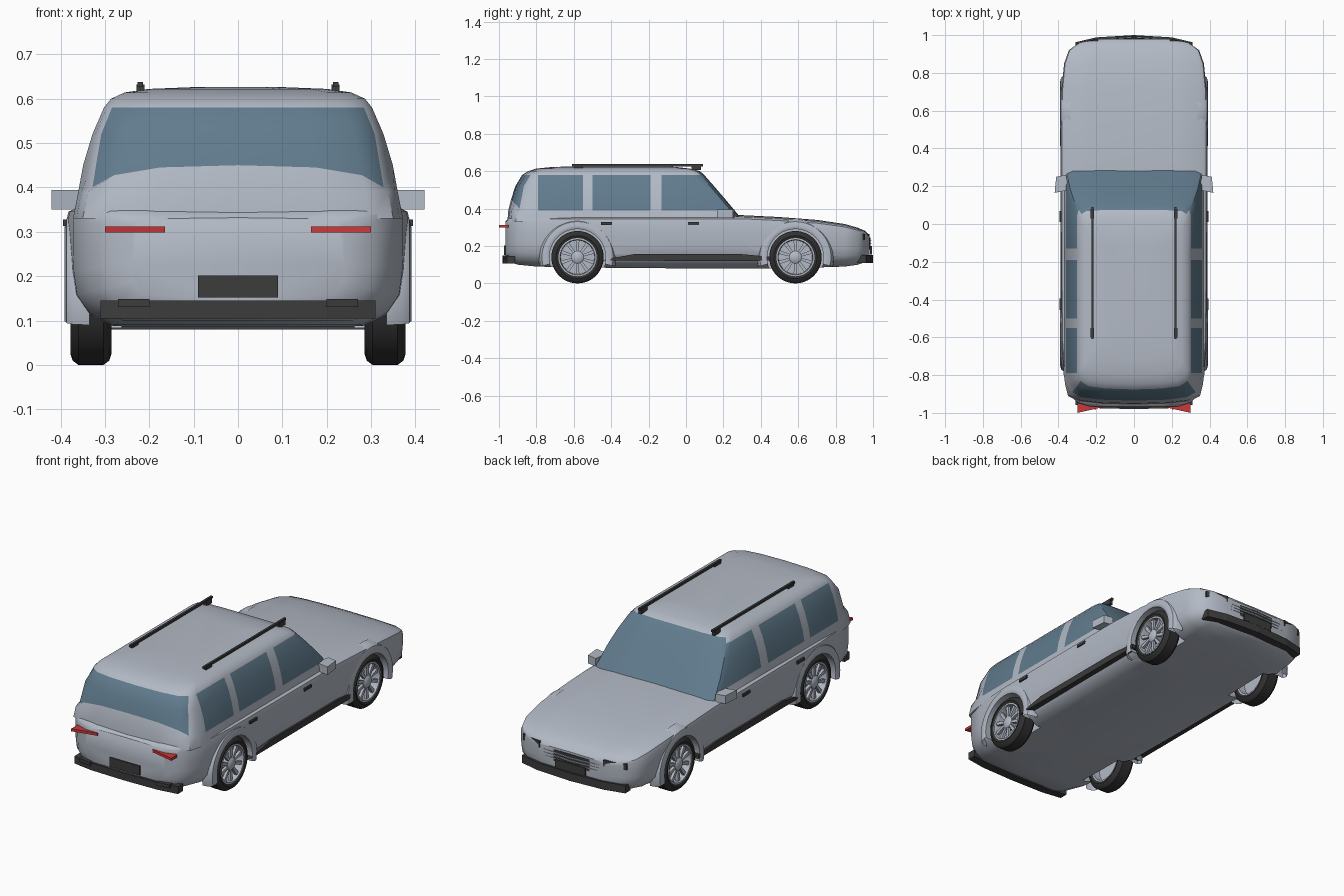
import bpy, bmesh
from math import sin, cos, pi, radians

if "Cube" in bpy.data.objects:
    bpy.data.objects.remove(bpy.data.objects["Cube"])


def material(name, rgb, rough=0.5):
    m = bpy.data.materials.new(name)
    m.use_nodes = True
    m.diffuse_color = (*rgb, 1)
    node = m.node_tree.nodes["Principled BSDF"]
    node.inputs["Base Color"].default_value = (*rgb, 1)
    node.inputs["Roughness"].default_value = rough
    return m


PAINT = material("silver_paint", (0.45, 0.49, 0.56))
GLASS = material("blue_glass", (0.12, 0.2, 0.27))
BLACK = material("black_trim", (0.045, 0.045, 0.045))
TYRE = material("tyre_rubber", (0.03, 0.03, 0.03))
RED = material("red_lamp", (0.6, 0.04, 0.04))


def finish(name, bm, mats, smooth=True):
    bmesh.ops.recalc_face_normals(bm, faces=bm.faces)
    mesh = bpy.data.meshes.new(name)
    bm.to_mesh(mesh)
    bm.free()
    for m in mats:
        mesh.materials.append(m)
    ob = bpy.data.objects.new(name, mesh)
    bpy.context.scene.collection.objects.link(ob)
    if smooth:
        shade(ob)
    return ob


def shade(ob):
    bpy.ops.object.select_all(action='DESELECT')
    ob.select_set(True)
    bpy.context.view_layer.objects.active = ob
    bpy.ops.object.shade_smooth_by_angle(angle=radians(35))


def prism(name, outlines, axis, a, b, mat):
    """Extrude flat outlines along an axis from a to b."""
    bm = bmesh.new()
    put = {'x': lambda p, t: (t, p[0], p[1]),
           'y': lambda p, t: (p[0], t, p[1]),
           'z': lambda p, t: (p[0], p[1], t)}[axis]
    for outline in outlines:
        lo = [bm.verts.new(put(p, a)) for p in outline]
        hi = [bm.verts.new(put(p, b)) for p in outline]
        bm.faces.new(lo)
        bm.faces.new(hi)
        for i in range(len(lo)):
            j = (i + 1) % len(lo)
            bm.faces.new((lo[i], lo[j], hi[j], hi[i]))
    return finish(name, bm, [mat], False)


def rect(u0, u1, v0, v1):
    return [(u0, v0), (u1, v0), (u1, v1), (u0, v1)]


def strip(name, pts, depth, z0, z1, mat):
    """Bar following a path in plan, with a depth along y."""
    back = [(x, y + depth) for x, y in reversed(pts)]
    return prism(name, [pts + back], 'z', z0, z1, mat)


def lathe(name, profile, y, z, mat, side=1, start=0, sweep=2 * pi, n=48):
    """Turn an (x, radius) profile about a sideways axle."""
    bm = bmesh.new()
    full = sweep > 6
    rings = []
    for k in range(n if full else n + 1):
        t = start + sweep * k / n
        rings.append([bm.verts.new((side * x, y + r * cos(t), z + r * sin(t))) for x, r in profile])
    for k in range(n):
        a, b = rings[k], rings[(k + 1) % len(rings)]
        for i in range(len(profile) - 1):
            bm.faces.new((a[i], a[i + 1], b[i + 1], b[i]))
    bmesh.ops.remove_doubles(bm, verts=bm.verts, dist=1e-5)
    return finish(name, bm, [mat])


def skin(name, rings, mats, pick=lambda i, j: 0):
    """Join mirrored half rings into a closed skin; pick gives the material."""
    bm = bmesh.new()
    loops = []
    for half in rings:
        right = [(-x, y, z) for x, y, z in half[-2:0:-1]]
        loops.append([bm.verts.new(p) for p in half + right])
    n, h = len(loops[0]), len(rings[0]) - 1
    for i in range(len(loops) - 1):
        for j in range(n):
            k = (j + 1) % n
            f = bm.faces.new((loops[i][j], loops[i][k], loops[i + 1][k], loops[i + 1][j]))
            f.material_index = pick(i, j if j < h else n - 1 - j)
    bm.faces.new(loops[0])
    bm.faces.new(loops[-1])
    return finish(name, bm, mats)


# Lower body: stations of y, half width, underside, top
stations = [(-.965, .24, .14, .33), (-.945, .30, .115, .35), (-.9, .345, .1, .36),
            (-.8, .372, .09, .362), (-.6, .385, .085, .362), (0, .388, .08, .362),
            (.3, .388, .08, .362), (.5, .388, .08, .352), (.7, .385, .085, .337),
            (.85, .37, .09, .315), (.92, .345, .1, .295), (.96, .29, .115, .278),
            (.98, .2, .14, .255)]
section = [(0, 0), (.75, 0), (.9, .1), (.975, .25), (.995, .45), (1, .65), (1, .85),
           (.985, .94), (.93, .98), (.6, 1), (0, 1.01)]
body = skin("lower_body", [[(w * u, y, lo + (hi - lo) * v) for u, v in section]
                           for y, w, lo, hi in stations], [PAINT])

# Cabin: levels of z, half width, rear y, front y
levels = [(.33, .372, -.955, .31), (.39, .36, -.95, .26), (.45, .349, -.935, .21),
          (.52, .328, -.912, .15), (.58, .302, -.876, .097), (.60, .286, -.845, .075),
          (.614, .255, -.80, .02), (.622, .20, -.72, -.05), (.626, .1, -.6, -.1)]


def cabin_ring(i):
    z, w, r, f = levels[i]
    door = max(-.79, r + .08)
    drop = .05 if i == 2 else 0
    ring = [(0, r, z), (.5 * w, r + .005, z - .1 * drop), (.8 * w, r + .018, z - .45 * drop),
            (.94 * w, r + .045, z - drop), (.98 * w, (r + .045 + door) / 2, z - .6 * drop)]
    for y in (door, -.55, -.5, -.19, -.13):
        ring.append((w, min(y, f - .07), z))
    # keep points in order where the roof is short
    ring[-1] = (w, max(ring[-1][1], ring[-2][1] + .005), z)
    return ring + [(w, f - .055, z), (.97 * w, f - .022, z), (.88 * w, f - .006, z),
                   (.5 * w, f, z), (0, f, z)]


def cabin_material(i, j):
    rear = j <= 2 and i in (2, 3)
    side = j in (5, 7, 9, 10) and i in (1, 2, 3)
    screen = j >= 11 and i <= 4
    return int(rear or side or screen)


skin("cabin", [cabin_ring(i) for i in range(len(levels))], [PAINT, GLASS], cabin_material)

# Wheel housings, arches and wheels
AXLE = .14
for end, wy in (("rear", -.58), ("front", .585)):
    for side, s in (("left", 1), ("right", -1)):
        tag = f"{end}_{side}"
        cutter = lathe("housing_cutter", [(.262, 0), (.262, .152), (.45, .152), (.45, 0)],
                       wy, AXLE, PAINT, s)
        cutter.hide_render = True
        mod = body.modifiers.new("housing", 'BOOLEAN')
        mod.operation, mod.solver, mod.object = 'DIFFERENCE', 'EXACT', cutter
        bpy.context.view_layer.objects.active = body
        bpy.ops.object.modifier_apply(modifier=mod.name)
        bpy.data.objects.remove(cutter)

        lathe(tag + "_arch", [(.335, .152), (.387, .15), (.391, .158), (.391, .17),
                              (.386, .19), (.37, .202), (.335, .207)],
              wy, AXLE, PAINT, s, radians(-14), radians(208))
        lathe(tag + "_tyre", [(.292, .1), (.285, .115), (.29, .13), (.303, .14), (.36, .14),
                              (.373, .13), (.378, .115), (.372, .1), (.292, .1)],
              wy, AXLE, TYRE, s)
        lathe(tag + "_rim", [(.33, 0), (.33, .09), (.292, .094), (.29, .102), (.374, .102),
                             (.375, .094), (.368, .091), (.33, .09)], wy, AXLE, PAINT, s)
        lathe(tag + "_hub", [(.33, .034), (.366, .034), (.373, .026), (.376, 0)],
              wy, AXLE, PAINT, s, n=24)
        spokes = []
        for k in range(10):
            c, d = cos(k * pi / 5 + pi / 2), sin(k * pi / 5 + pi / 2)
            spokes.append([(wy + r * c - t * d, AXLE + r * d + t * c)
                           for r, t in ((.028, -.006), (.095, -.01), (.095, .01), (.028, .006))])
        prism(tag + "_spokes", spokes, 'x', s * .352, s * .367, PAINT)
shade(body)

# Parts on both sides
for side, s in (("left", 1), ("right", -1)):
    prism(side + "_sill", [[(-.45, .122), (.45, .122), (.45, .142), (.3, .156),
                            (-.28, .156), (-.42, .13)]], 'x', s * .34, s * .389, BLACK)
    prism(side + "_door_handles", [rect(y - .03, y + .03, .313, .328) for y in (-.425, .04)],
          'x', s * .38, s * .394, BLACK)
    prism(side + "_mirror", [[(s * x, y) for x, y in ((.345, .18), (.42, .165), (.412, .25),
                                                      (.36, .26))]], 'z', .35, .394, PAINT)
    rail = s * .22
    prism(side + "_roof_rail", [rect(-.61, .09, .626, .638)], 'x', rail - .006, rail + .006, BLACK)
    prism(side + "_rail_feet", [rect(y - .025, y + .025, .605, .632) for y in (-.575, .055)],
          'x', rail - .009, rail + .009, BLACK)
    strip(side + "_tail_lamp", [(s * .165, -.97), (s * .3, -1.0)], .05, .298, .312, RED)
    strip(side + "_head_lamp", [(s * .19, .982), (s * .31, .953)], -.05, .231, .265, BLACK)
    strip(side + "_bumper_pad", [(s * .2, -.982), (s * .27, -.972)], .03, .13, .149, BLACK)

# Bumpers, plates and grille
strip("rear_bumper", [(-.31, -.958), (-.2, -.975), (0, -.98), (.2, -.975), (.31, -.958)],
      .045, .105, .145, BLACK)
strip("front_bumper", [(-.31, .962), (-.2, .988), (0, 1.0), (.2, .988), (.31, .962)],
      -.045, .11, .152, BLACK)
strip("rear_plate", [(-.09, -.972), (.09, -.972)], .009, .152, .202, BLACK)
strip("front_plate", [(-.09, .994), (.09, .994)], -.009, .155, .2, BLACK)
strip("grille", [(-.2, .974), (0, .987), (.2, .974)], -.05, .182, .245, BLACK)
for k in range(3):
    z = .196 + .016 * k
    strip(f"grille_slat_{k + 1}", [(-.19, .979), (0, .991), (.19, .979)], -.008, z, z + .004, PAINT)
